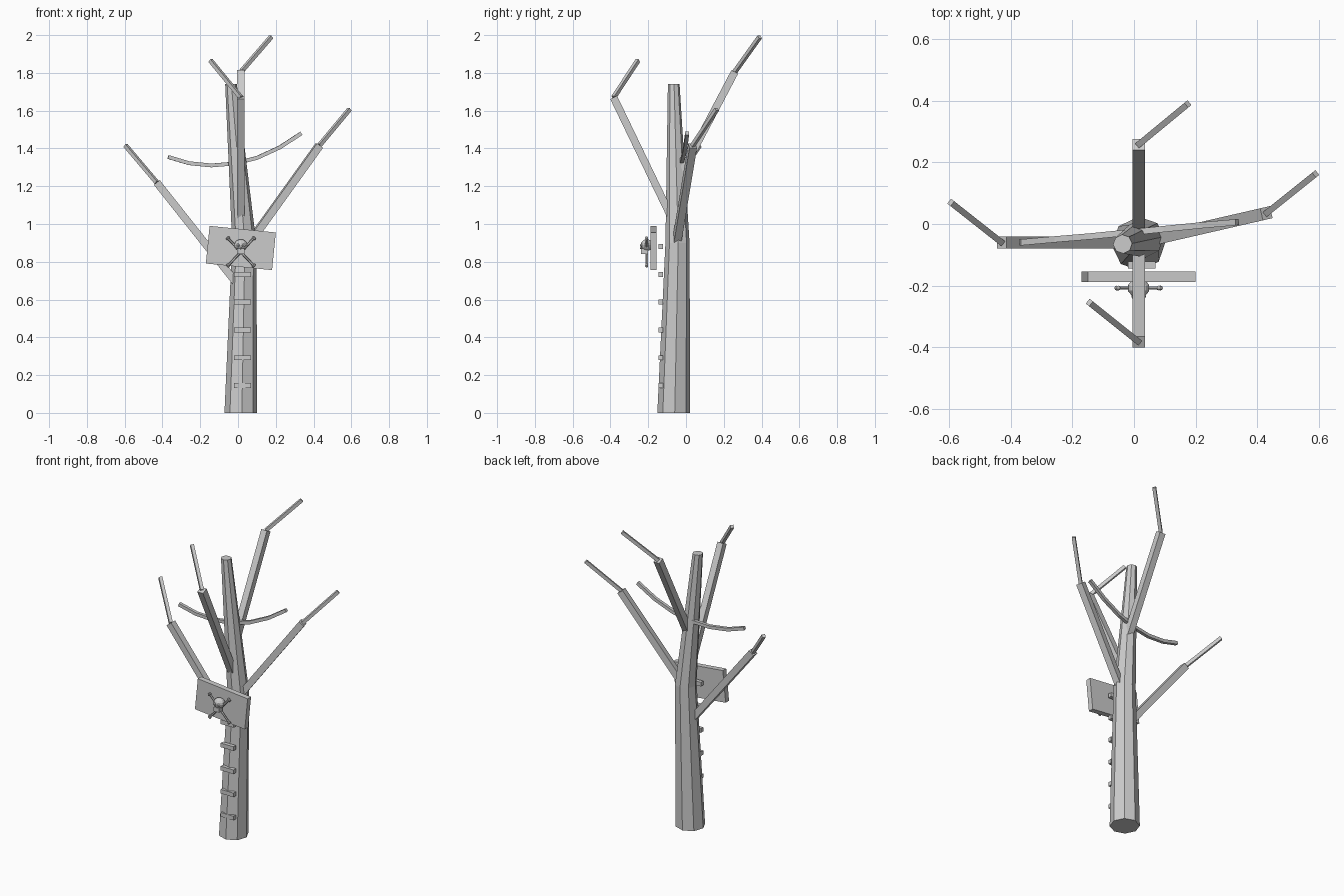
import bpy, bmesh, math
from mathutils import Vector, Matrix

cube = bpy.data.objects.get("Cube")
if cube:
    bpy.data.objects.remove(cube, do_unlink=True)

grey = bpy.data.materials.new("plain grey")
grey.use_nodes = True
color = (0.6, 0.6, 0.6, 1)
grey.diffuse_color = color
grey.node_tree.nodes["Principled BSDF"].inputs["Base Color"].default_value = color


def finish(name, bm):
    bmesh.ops.recalc_face_normals(bm, faces=bm.faces)
    mesh = bpy.data.meshes.new(name)
    bm.to_mesh(mesh)
    bm.free()
    mesh.materials.append(grey)
    obj = bpy.data.objects.new(name, mesh)
    bpy.context.collection.objects.link(obj)
    return obj


def loft(name, rings):
    """Skin equal-sized rings of points and cap both ends."""
    bm = bmesh.new()
    loops = [[bm.verts.new(p) for p in ring] for ring in rings]
    n = len(loops[0])
    for a, b in zip(loops, loops[1:]):
        for i in range(n):
            j = (i + 1) % n
            bm.faces.new((a[i], a[j], b[j], b[i]))
    bm.faces.new(loops[0])
    bm.faces.new(loops[-1])
    return finish(name, bm)


def beam(name, points, width, sides=4):
    """Straight or bent stick with a level cross-section."""
    pts = [Vector(p) for p in points]
    radius = width / 2 / math.cos(math.pi / sides)
    rings = []
    for i, p in enumerate(pts):
        d = (pts[min(i + 1, len(pts) - 1)] - pts[max(i - 1, 0)]).normalized()
        side = d.cross(Vector((0, 0, 1))).normalized()
        up = side.cross(d)
        angles = [(k + 0.5) * math.tau / sides for k in range(sides)]
        rings.append([p + radius * (math.cos(a) * side + math.sin(a) * up) for a in angles])
    return loft(name, rings)


def box(name, center, size, tilt=0):
    bm = bmesh.new()
    m = Matrix.Translation(center) @ Matrix.Rotation(tilt, 4, 'Y') @ Matrix.Diagonal((*size, 1))
    bmesh.ops.create_cube(bm, size=1, matrix=m)
    return finish(name, bm)


def ball(name, center, size, u=8, v=6):
    bm = bmesh.new()
    m = Matrix.Translation(center) @ Matrix.Diagonal((*size, 1))
    bmesh.ops.create_uvsphere(bm, u_segments=u, v_segments=v, radius=0.5, matrix=m)
    return finish(name, bm)


# Eight-sided bent trunk
trunk = []
for x, y, z, r in [(0.015, -0.065, 0, 0.087), (0.033, -0.045, 0.9, 0.064), (-0.037, -0.065, 1.74, 0.031)]:
    angles = [k * math.tau / 8 + 0.06 for k in range(8)]
    trunk.append([(x + r * math.cos(a), y + r * math.sin(a), z) for a in angles])
loft("trunk", trunk)

# Main branches, each with a thin twig on its end
limbs = {
    "front": [(0.015, -0.07, 1.02), (0.015, -0.383, 1.67), (-0.145, -0.255, 1.865)],
    "back": [(0.015, -0.05, 1.22), (0.015, 0.258, 1.805), (0.175, 0.39, 1.99)],
    "right": [(-0.01, -0.06, 0.69), (-0.43, -0.06, 1.22), (-0.595, 0.07, 1.415)],
    "left": [(0.06, -0.05, 0.9), (0.43, 0.035, 1.415), (0.59, 0.163, 1.607)],
}
for side, (root, joint, tip) in limbs.items():
    beam(side + "_branch", [root, joint], 0.04)
    beam(side + "_twig", [joint, tip], 0.02)

# Curved twig crossing the trunk
beam("curved_twig", [(-0.37, -0.06, 1.355), (-0.26, -0.05, 1.322), (-0.14, -0.04, 1.31),
                     (-0.02, -0.028, 1.32), (0.1, -0.016, 1.35), (0.22, -0.004, 1.405),
                     (0.335, 0.006, 1.48)], 0.02)

# Ladder rungs up the front
for i in range(6):
    box(f"rung_{i + 1}", (0.025, -0.133, 0.145 + i * 0.147), (0.09, 0.024, 0.026))

# Tilted sign board
box("sign_board", (0.015, -0.172, 0.873), (0.352, 0.034, 0.2), math.radians(5.7))

# Skull ornament: cranium, jaw, eyes and nose
cx, cy = 0.015, -0.208
ball("skull", (cx, cy, 0.888), (0.072, 0.064, 0.062), 10, 8)
box("jaw", (cx, cy - 0.012, 0.855), (0.038, 0.036, 0.028))
for s in (-1, 1):
    ball("eye", (cx + s * 0.015, cy - 0.028, 0.887), (0.018, 0.014, 0.018))
ball("nose", (cx, cy - 0.03, 0.872), (0.01, 0.01, 0.012))

# Crossed bones with knobbed ends
for s in (-1, 1):
    ends = [(cx - s * 0.066, cy, 0.782), (cx + s * 0.066, cy, 0.922)]
    beam("crossbone", ends, 0.011, 6)
    for x, y, z in ends:
        for dx, dz in ((0.005, 0), (0, 0.005)):
            sx = 1 if x > cx else -1
            sz = 1 if z > 0.85 else -1
            ball("bone_knob", (x + sx * dx, y, z + sz * dz), (0.016, 0.016, 0.016))
